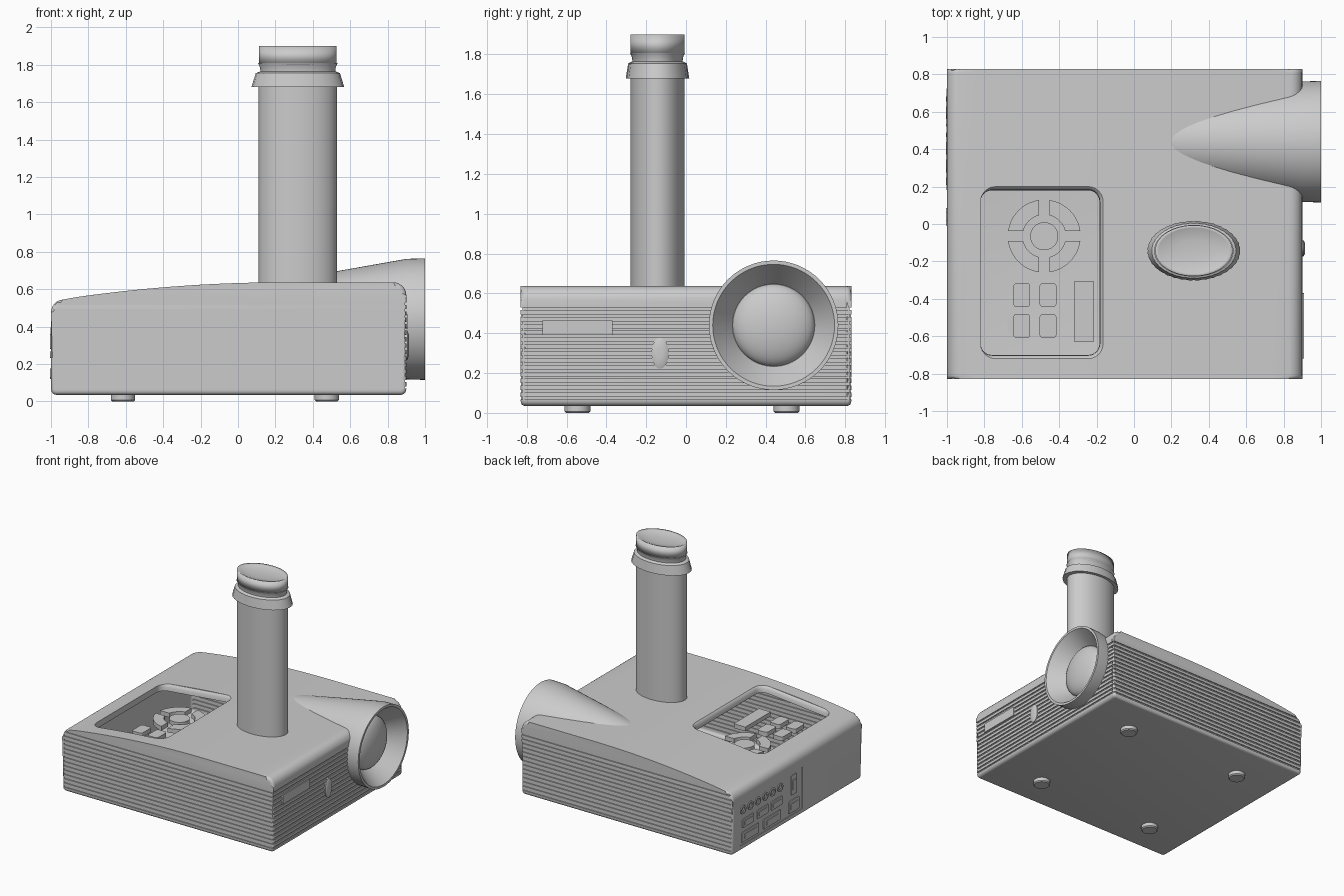
import bpy, bmesh
from math import sin, cos, pi, radians
from mathutils import Vector

if "Cube" in bpy.data.objects:
    bpy.data.objects.remove(bpy.data.objects["Cube"])

grey = bpy.data.materials.new("light_grey")
grey.use_nodes = True
tone = (0.6, 0.6, 0.6, 1)
grey.diffuse_color = tone
grey.node_tree.nodes["Principled BSDF"].inputs["Base Color"].default_value = tone


def finish(name, bm, angle=35):
    bmesh.ops.recalc_face_normals(bm, faces=bm.faces)
    me = bpy.data.meshes.new(name)
    bm.to_mesh(me)
    bm.free()
    me.materials.append(grey)
    ob = bpy.data.objects.new(name, me)
    bpy.context.collection.objects.link(ob)
    shade(ob, angle)
    return ob


def shade(ob, angle=35):
    bpy.ops.object.select_all(action="DESELECT")
    ob.select_set(True)
    bpy.context.view_layer.objects.active = ob
    bpy.ops.object.shade_smooth_by_angle(angle=radians(angle))


def add_loft(bm, rings, caps=True):
    loops = [[bm.verts.new(p) for p in r] for r in rings]
    for a, b in zip(loops, loops[1:]):
        for i in range(len(a)):
            j = (i + 1) % len(a)
            bm.faces.new((a[i], a[j], b[j], b[i]))
    if caps:
        bm.faces.new(loops[0])
        bm.faces.new(loops[-1])
    return loops


def loft(name, rings, caps=True, angle=35):
    bm = bmesh.new()
    add_loft(bm, rings, caps)
    return finish(name, bm, angle)


def oval(cx, cy, z, a, b, n=48, flute=0):
    return [(cx + (a + flute * (i % 2)) * cos(2 * pi * i / n),
             cy + (b + flute * (i % 2)) * sin(2 * pi * i / n), z) for i in range(n)]


def side_oval(x, cy, cz, a, b=None, n=48):
    return [(x, p[0], p[1]) for p in oval(cy, cz, 0, a, b or a, n)]


def arc(cx, cy, r, a0, a1, n=6):
    angles = [radians(a0 + (a1 - a0) * i / n) for i in range(n + 1)]
    return [(cx + r * cos(t), cy + r * sin(t)) for t in angles]


def round_rect(x0, x1, y0, y1, r):
    return (arc(x1 - r, y1 - r, r, 0, 90) + arc(x0 + r, y1 - r, r, 90, 180)
            + arc(x0 + r, y0 + r, r, 180, 270) + arc(x1 - r, y0 + r, r, 270, 360))


def prism(name, pts, z0, z1):
    return loft(name, [[(x, y, z) for x, y in pts] for z in (z0, z1)])


def side_plate(name, x0, x1, y0, y1, z0, z1, r=0.008):
    pts = round_rect(y0, y1, z0, z1, r)
    return loft(name, [[(x, y, z) for y, z in pts] for x in (x0, x1)])


def cut(ob, cutter):
    mod = ob.modifiers.new("cut", "BOOLEAN")
    mod.object, mod.operation, mod.solver = cutter, "DIFFERENCE", "EXACT"
    bpy.ops.object.select_all(action="DESELECT")
    ob.select_set(True)
    bpy.context.view_layer.objects.active = ob
    bpy.ops.object.modifier_apply(modifier=mod.name)
    bpy.data.objects.remove(cutter)


def top_z(x):
    return 0.637 - 0.089 * (max(0, 0.25 - x) / 1.18) ** 2


# Body: side profile extruded in depth with rounded rims
profile = (arc(-0.97, 0.065, 0.03, 270, 180, 4) + arc(-0.93, 0.475, 0.07, 180, 95)
           + [(-0.85 + 0.12 * i, top_z(-0.85 + 0.12 * i)) for i in range(14)]
           + arc(0.83, 0.567, 0.07, 90, 0) + arc(0.87, 0.065, 0.03, 0, -90, 4))
bm = bmesh.new()
ends = add_loft(bm, [[(x, y, z) for x, z in profile] for y in (-0.83, 0.83)])
rims = [e for e in bm.edges if abs(e.verts[0].co.y - e.verts[1].co.y) < 1e-6]
bmesh.ops.bevel(bm, geom=rims, offset=0.022, segments=4, profile=0.5, affect="EDGES")
body = finish("body", bm)

# Grooves around front, back and lens side
bm = bmesh.new()
d = 0.008
u_shape = [(-0.985, -1), (1.1, -1), (1.1, 1), (-0.985, 1),
           (-0.985, 0.83 - d), (0.9 - d, 0.83 - d), (0.9 - d, d - 0.83), (-0.985, d - 0.83)]
for k in range(14):
    z = 0.068 + 0.0345 * k
    add_loft(bm, [[(x, y, h) for x, y in u_shape] for h in (z, z + 0.012)])
cut(body, finish("groove_cutter", bm))

# Hollow interior, a slightly shrunken copy of the body
cavity = body.copy()
cavity.data = body.data.copy()
bpy.context.collection.objects.link(cavity)
mid = Vector((-0.05, 0, 0.337))
for v in cavity.data.vertices:
    o = v.co - mid
    v.co = mid + Vector((o.x * (1 - 0.012 / 0.95), o.y * (1 - 0.012 / 0.83), o.z * 0.96))
cut(body, cavity)

# Openings for keypad, lens and connector panel
window = (-0.82, -0.165, -0.72, 0.2)
cut(body, prism("window_cutter", round_rect(*window, 0.08), 0.4, 0.8))
LY, LZ = 0.44, 0.44
cut(body, loft("lens_cutter", [side_oval(x, LY, LZ, 0.28) for x in (0.84, 1.1)]))
cut(body, side_plate("panel_cutter", -1.1, -0.995, -0.07, 0.74, 0.08, 0.42))
shade(body, 30)

# Rolled lip inside the keypad opening
lip = []
for inset, drop in ((0, 0), (0.008, 0.006), (0.017, 0.02), (0.02, 0.05)):
    x0, x1, y0, y1 = window
    pts = round_rect(x0, x1 - inset, y0 + inset, y1 - inset, 0.08 - inset)
    lip.append([(x, y, top_z(x) - drop) for x, y in pts])
loft("keypad_lip", lip, caps=False, angle=60)

# Keypad: round centre key, four curved keys, square keys and a tall key
K0, K1 = 0.435, 0.47
kx, ky = -0.48, -0.065
prism("centre_key", arc(kx, ky, 0.075, 0, 350, 35), K0, K1)
for i in range(4):
    a = 90 * i
    pts = arc(kx, ky, 0.195, a + 8, a + 82, 10) + arc(kx, ky, 0.115, a + 76, a + 14, 10)
    prism("curved_key", pts, K0, K1)
for x in (-0.6, -0.46):
    for y in (-0.38, -0.545):
        prism("square_key", round_rect(x - 0.045, x + 0.045, y - 0.065, y + 0.065, 0.02), K0, K1)
prism("tall_key", round_rect(-0.32, -0.215, -0.63, -0.305, 0.004), K0, K1)

# Flared lens hood, funnel and domed glass
hood = [(0.2, 0.197), (0.55, 0.26), (0.9, 0.322), (1, 0.325), (1, 0.306), (0.87, 0.207)]
loft("lens_hood", [side_oval(x, LY, LZ, r, n=64) for x, r in hood])
dome = [(0.865 + 0.085 * sin(t), 0.207 * cos(t)) for t in [pi / 2 * i / 10 for i in range(10)]]
loft("lens_glass", [side_oval(x, LY, LZ, r) for x, r in dome + [(0.95, 0.004)]])

# Lens side details
side_plate("side_label", 0.89, 0.908, -0.72, -0.37, 0.39, 0.465, 0.003)
loft("sensor_button", [side_oval(x, -0.13, 0.3, 0.043 * s, 0.078 * s)
                       for x, s in ((0.88, 1), (0.906, 1), (0.913, 0.75), (0.915, 0.3))])

# Oval mounting pole with fluted collar and dished cap
PX, PY = 0.32, -0.143
loft("pole", [oval(PX, PY, z, 0.21, 0.136) for z in (0.5, 1.76)])
bm = bmesh.new()
collar = [(1.68, 0.21, 0.136, 0), (1.68, 0.246, 0.157, 0.003), (1.7, 0.24, 0.154, 0.003),
          (1.755, 0.224, 0.146, 0.002), (1.765, 0.2, 0.126, 0), (1.785, 0.202, 0.128, 0),
          (1.808, 0.212, 0.138, 0)]
add_loft(bm, [oval(PX, PY, z, a, b, 72, f) for z, a, b, f in collar])
finish("collar", bm)
cap = [(1.8, 0.207, 0.136), (1.9, 0.207, 0.136), (1.893, 0.19, 0.122), (1.88, 0.09, 0.06)]
loft("pole_cap", [oval(PX, PY, z, a, b) for z, a, b in cap], angle=120)

# Feet
for x in (-0.615, 0.475):
    for y in (-0.545, 0.505):
        loft("foot", [oval(x, y, z, r, r, 32) for z, r in ((0, 0.057), (0.008, 0.065), (0.05, 0.065))])

# Connector panel sockets
for i in range(6):
    y = 0.69 - 0.095 * i
    loft("round_jack", [side_oval(x, y, 0.36, r, n=20) for x, r in
                        ((-0.99, 0.034), (-1.002, 0.034), (-1.002, 0.02), (-0.994, 0.02))])


def socket(name, y, z, w, h):
    side_plate(name, -1.001, -0.99, y - w / 2, y + w / 2, z - h / 2, z + h / 2)
    side_plate(name + "_core", -1.006, -0.99, y - w * 0.36, y + w * 0.36, z - h * 0.25, z + h * 0.25, 0.004)


for y in (0.63, 0.44, 0.26):
    socket("data_socket", y, 0.25, 0.14, 0.07)
for y in (0.6, 0.32):
    socket("video_socket", y, 0.14, 0.22, 0.08)
socket("card_slot", 0.04, 0.32, 0.07, 0.16)
socket("power_socket", 0.04, 0.15, 0.13, 0.1)
